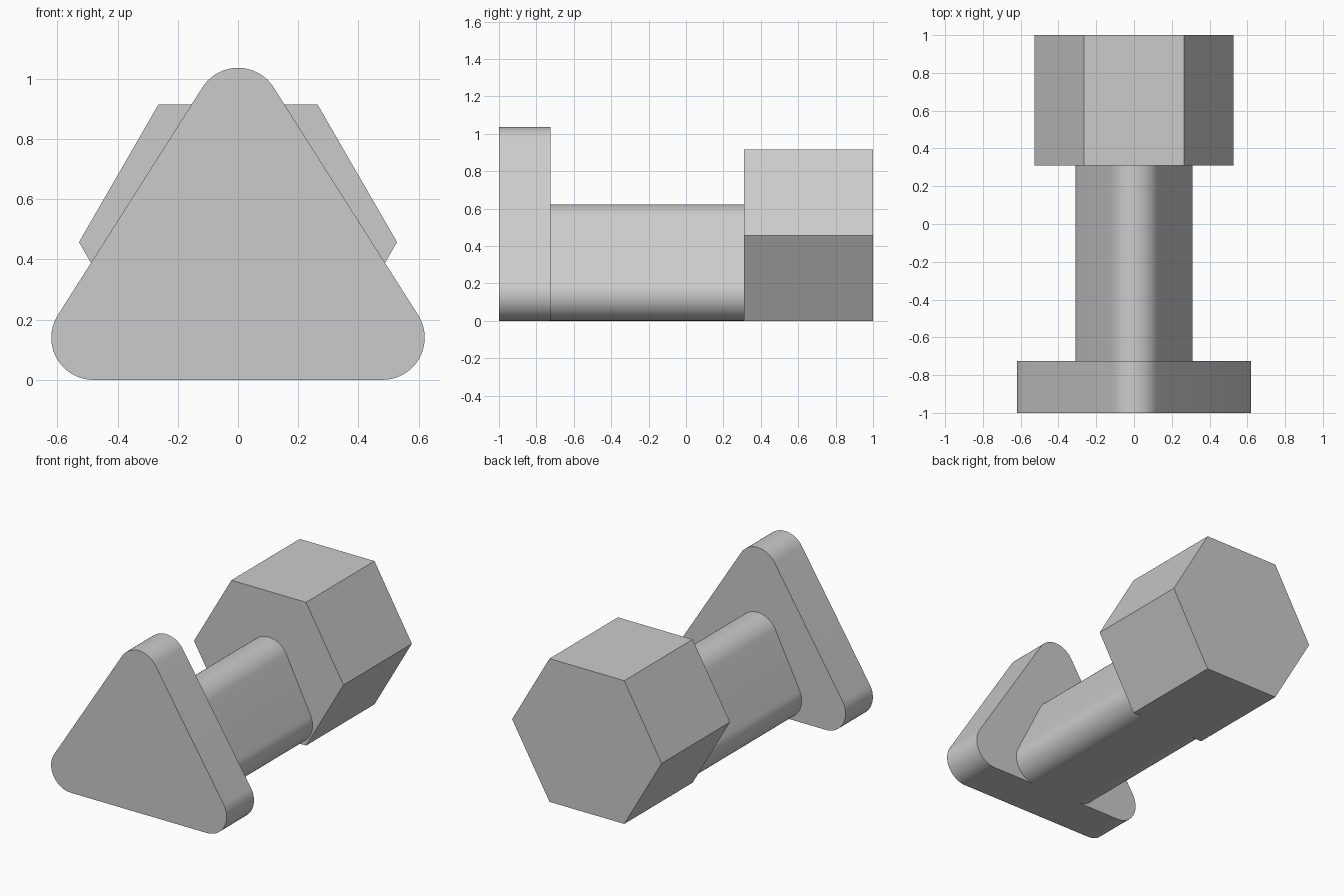
import bpy, bmesh
from math import atan2, cos, sin, pi, radians

cube = bpy.data.objects.get("Cube")
if cube:
    bpy.data.objects.remove(cube, do_unlink=True)

grey = bpy.data.materials.new("plain_grey")
grey.use_nodes = True
colour = (0.6, 0.6, 0.6, 1)
grey.diffuse_color = colour
grey.node_tree.nodes["Principled BSDF"].inputs["Base Color"].default_value = colour


def rounded_triangle(half_width, height, radius, steps=20):
    """Outline in x and z of an upright triangle with round corners."""
    cx, top = half_width - radius, height - radius
    slope = atan2(cx, top - radius)          # direction of the right side's normal
    corners = [(cx, radius, -pi / 2, slope),
               (0, top, slope, pi - slope),
               (-cx, radius, pi - slope, 3 * pi / 2)]
    outline = []
    for x, z, start, end in corners:
        for i in range(steps + 1):
            a = start + (end - start) * i / steps
            outline.append((x + radius * cos(a), z + radius * sin(a)))
    return outline


def hexagon(radius):
    """Hexagon outline standing on one flat side."""
    lift = radius * sin(pi / 3)
    return [(radius * cos(i * pi / 3), lift + radius * sin(i * pi / 3)) for i in range(6)]


def prism(name, outline, front, back):
    """Extrude an outline along y between two depths."""
    bm = bmesh.new()
    face = bm.faces.new([bm.verts.new((x, front, z)) for x, z in outline])
    result = bmesh.ops.extrude_face_region(bm, geom=[face], use_keep_orig=True)
    moved = [g for g in result["geom"] if isinstance(g, bmesh.types.BMVert)]
    bmesh.ops.translate(bm, verts=moved, vec=(0, back - front, 0))
    bmesh.ops.recalc_face_normals(bm, faces=bm.faces)
    mesh = bpy.data.meshes.new(name)
    bm.to_mesh(mesh)
    bm.free()
    mesh.materials.append(grey)
    obj = bpy.data.objects.new(name, mesh)
    bpy.context.collection.objects.link(obj)
    bpy.ops.object.select_all(action="DESELECT")
    obj.select_set(True)
    bpy.context.view_layer.objects.active = obj
    bpy.ops.object.shade_smooth_by_angle(angle=radians(30))
    return obj


# Front plate, connecting shaft and hexagonal head
prism("triangular_plate", rounded_triangle(0.62, 1.036, 0.14), -1, -0.724)
prism("triangular_shaft", rounded_triangle(0.31, 0.622, 0.14), -0.724, 0.31)
prism("hexagonal_head", hexagon(0.528), 0.31, 1)
